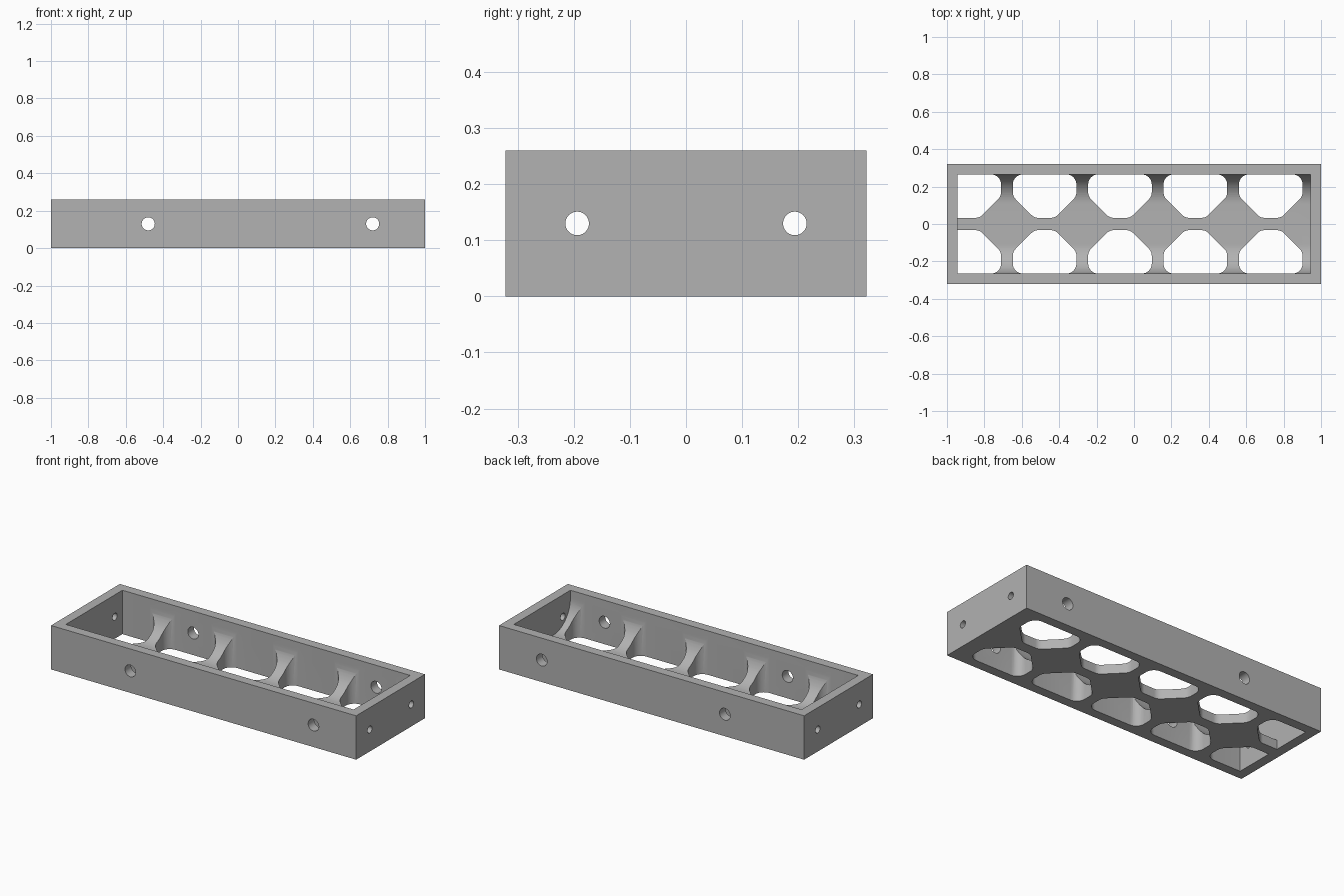
import bpy, bmesh, math
from mathutils import Vector, Matrix

old = bpy.data.objects.get("Cube")
if old:
    bpy.data.objects.remove(old, do_unlink=True)

# Main sizes
LX, LY, H = 1.0, 0.322, 0.26        # outer half length, half width, height
IX, IY = 0.943, 0.265               # inner half length, half width
FLOOR, FILLET = 0.055, 0.16         # floor thickness, floor-to-wall radius
PITCH, FIRST = 0.403, -0.881        # spacing of the floor windows

grey = bpy.data.materials.new("plain grey")
grey.use_nodes = True
colour = (0.445, 0.445, 0.445, 1)
grey.diffuse_color = colour
grey.node_tree.nodes["Principled BSDF"].inputs["Base Color"].default_value = colour


def prism(name, points, depth, matrix):
    """Extrude a 2D outline along local z and place it with a matrix."""
    bm = bmesh.new()
    face = bm.faces.new([bm.verts.new((x, y, 0)) for x, y in points])
    ext = bmesh.ops.extrude_face_region(bm, geom=[face])
    moved = [v for v in ext["geom"] if isinstance(v, bmesh.types.BMVert)]
    bmesh.ops.translate(bm, verts=moved, vec=(0, 0, depth))
    bmesh.ops.transform(bm, matrix=matrix, verts=bm.verts)
    bmesh.ops.recalc_face_normals(bm, faces=bm.faces)
    mesh = bpy.data.meshes.new(name)
    bm.to_mesh(mesh)
    bm.free()
    obj = bpy.data.objects.new(name, mesh)
    bpy.context.collection.objects.link(obj)
    mesh.materials.append(grey)
    return obj


def rounded(corners, steps=8):
    """Round each (x, y, radius) corner of a convex outline."""
    out = []
    for i, (x, y, r) in enumerate(corners):
        if r == 0:
            out.append((x, y))
            continue
        p = Vector((x, y))
        a = (Vector(corners[i - 1][:2]) - p).normalized()
        b = (Vector(corners[(i + 1) % len(corners)][:2]) - p).normalized()
        half = a.angle(b) / 2
        centre = p + (a + b).normalized() * r / math.sin(half)
        start = p + a * r / math.tan(half) - centre
        end = p + b * r / math.tan(half) - centre
        sweep = start.angle_signed(end)
        for k in range(steps + 1):
            t = -sweep * k / steps
            out.append((centre.x + start.x * math.cos(t) - start.y * math.sin(t),
                        centre.y + start.x * math.sin(t) + start.y * math.cos(t)))
    return out


def circle(r, n=40):
    return [(r * math.cos(2 * math.pi * i / n), r * math.sin(2 * math.pi * i / n))
            for i in range(n)]


def cut(target, cutter):
    cutter.hide_render = True
    mod = target.modifiers.new("cut", "BOOLEAN")
    mod.operation, mod.solver, mod.object = "DIFFERENCE", "EXACT", cutter
    bpy.context.view_layer.objects.active = target
    bpy.ops.object.modifier_apply(modifier=mod.name)
    bpy.data.objects.remove(cutter, do_unlink=True)


# Solid block
tray = prism("truss_tray", [(-LX, -LY), (LX, -LY), (LX, LY), (-LX, LY)], H, Matrix())

# Trough with filleted long sides, running along x
along_x = Matrix(((0, 0, 1, -IX), (1, 0, 0, 0), (0, 1, 0, 0), (0, 0, 0, 1)))
trough = rounded([(-IY, 0.4, 0), (-IY, FLOOR, FILLET), (IY, FLOOR, FILLET), (IY, 0.4, 0)], 20)
cut(tray, prism("trough_cutter", trough, 2 * IX, along_x))

# Floor windows, leaving a central spine and ribs
for side in (1, -1):
    for i in range(5):
        cx = FIRST + i * PITCH
        if i == 0:      # first window is clipped by the end wall
            shape = [(-IX - cx, IY, 0), (-IX - cx, 0.033, 0)]
        else:
            shape = [(-0.17, IY, 0.053), (-0.17, 0.148, 0.053), (-0.055, 0.033, 0.053)]
        shape += [(0.055, 0.033, 0.053), (0.17, 0.148, 0.053), (0.17, IY, 0.053)]
        outline = [(x + cx, y * side) for x, y in rounded(shape)]
        cut(tray, prism("window_cutter", outline, 0.5, Matrix.Translation((0, 0, -0.1))))

# Round bores through the long walls and the end walls
for x in (-0.48, 0.72):
    place = Matrix.Translation((x, 0.5, H / 2)) @ Matrix.Rotation(math.pi / 2, 4, "X")
    cut(tray, prism("side_bore_cutter", circle(0.035), 1, place))
for y in (-0.194, 0.194):
    place = Matrix.Translation((-1.5, y, H / 2)) @ Matrix.Rotation(math.pi / 2, 4, "Y")
    cut(tray, prism("end_bore_cutter", circle(0.021), 3, place))

# Smooth the curved surfaces, keep the hard edges
bpy.context.view_layer.update()
bpy.context.view_layer.objects.active = tray
tray.select_set(True)
bpy.ops.object.shade_smooth_by_angle(angle=math.radians(30))
